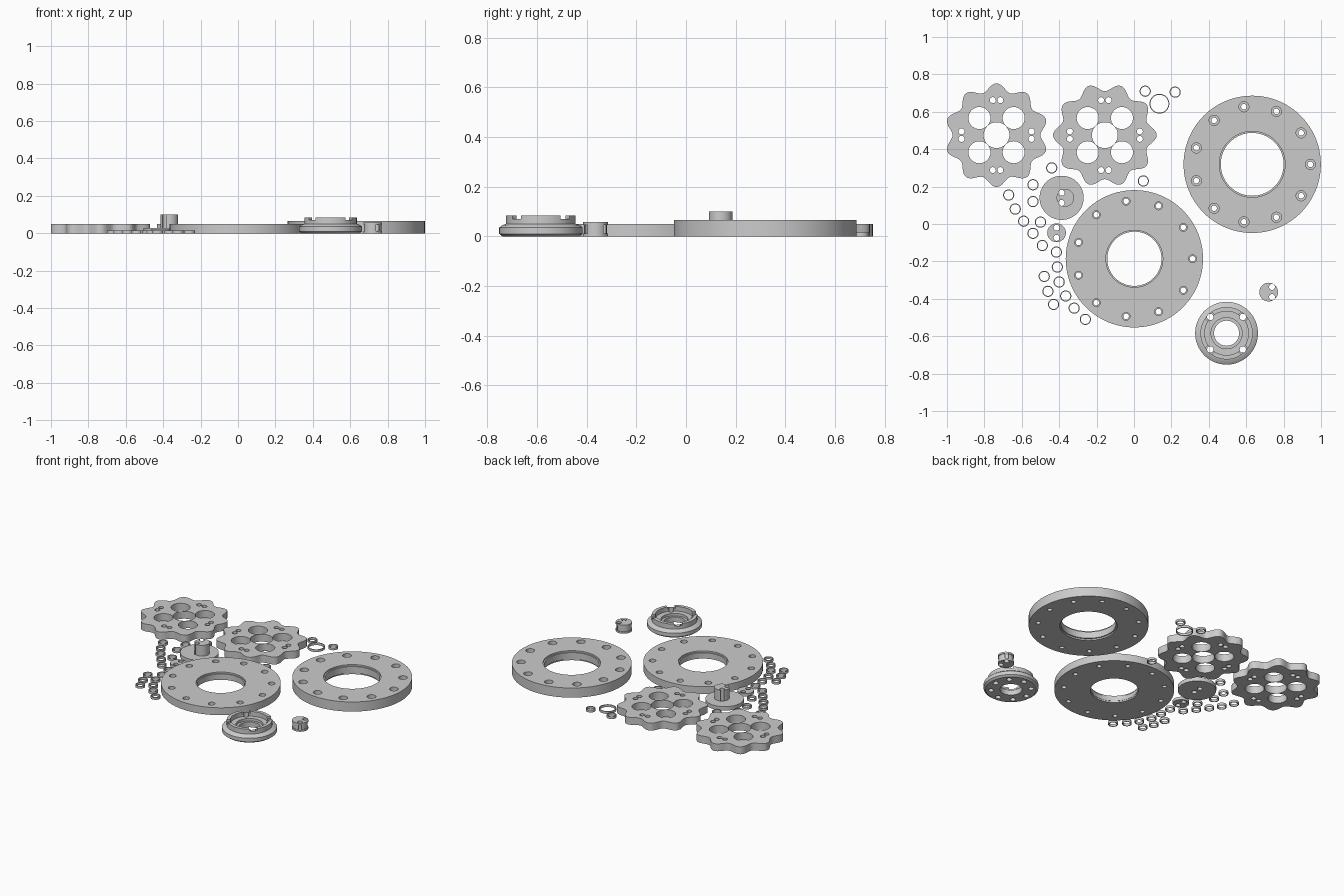
import bpy, bmesh
from math import sin, cos, pi, radians
from mathutils import Matrix, Vector

cube = bpy.data.objects.get("Cube")
if cube:
    bpy.data.objects.remove(cube)

steel = bpy.data.materials.new("machined_grey")
GREY = (0.6, 0.6, 0.6, 1)
steel.diffuse_color = GREY
steel.use_nodes = True
steel.node_tree.nodes["Principled BSDF"].inputs["Base Color"].default_value = GREY


def lathe(bm, profile, x=0, y=0, sides=32, closed=False):
    """Spin (radius, z) points; closed loops make rings, open ones get caps."""
    rings = [[bm.verts.new((x + r * cos(2 * pi * i / sides),
                            y + r * sin(2 * pi * i / sides), z))
              for i in range(sides)] for r, z in profile]
    pairs = list(zip(rings, rings[1:]))
    if closed:
        pairs.append((rings[-1], rings[0]))
    else:
        bm.faces.new(rings[0][::-1])
        bm.faces.new(rings[-1])
    for a, b in pairs:
        for i in range(sides):
            j = (i + 1) % sides
            bm.faces.new((a[i], a[j], b[j], b[i]))


def rod(bm, x, y, r, z0, z1, sides=24):
    lathe(bm, [(r, z0), (r, z1)], x, y, sides)


def make(name, bm, loc=(0, 0)):
    bmesh.ops.recalc_face_normals(bm, faces=bm.faces)
    mesh = bpy.data.meshes.new(name)
    bm.to_mesh(mesh)
    bm.free()
    ob = bpy.data.objects.new(name, mesh)
    ob.location = (*loc, 0)
    mesh.materials.append(steel)
    bpy.context.collection.objects.link(ob)
    return ob


def cut(ob, bm):
    """Subtract a temporary tool body."""
    tool = make("tool", bm, ob.location[:2])
    tool.hide_render = True
    mod = ob.modifiers.new("cut", 'BOOLEAN')
    mod.operation, mod.object, mod.solver = 'DIFFERENCE', tool, 'EXACT'
    bpy.context.view_layer.update()
    done = bpy.data.meshes.new_from_object(ob.evaluated_get(bpy.context.evaluated_depsgraph_get()))
    ob.modifiers.clear()
    ob.data = done
    bpy.data.objects.remove(tool)


def smooth(ob):
    bpy.ops.object.select_all(action='DESELECT')
    ob.select_set(True)
    bpy.context.view_layer.objects.active = ob
    bpy.ops.object.shade_smooth_by_angle(angle=radians(30))


# Ten-lobed cycloidal discs: filled flat outlines with holes, given thickness
def lobed_disc(name, loc, phase):
    curve = bpy.data.curves.new(name, 'CURVE')
    curve.dimensions, curve.fill_mode, curve.extrude = '2D', 'BOTH', 0.025

    def outline(x, y, radius, count):
        spline = curve.splines.new('POLY')
        spline.points.add(count - 1)
        spline.use_cyclic_u = True
        for i, point in enumerate(spline.points):
            a = 2 * pi * i / count
            point.co = (x + radius(a) * cos(a), y + radius(a) * sin(a), 0, 1)

    outline(0, 0, lambda a: 0.256 + 0.021 * cos(10 * (a - phase)), 160)
    outline(0, 0, lambda a: 0.069, 48)
    for k in range(4):
        turn = Matrix.Rotation(k * pi / 2, 2)
        for px, py, r in ((0.0915, 0.0915, 0.059), (0.187, 0.02, 0.016), (0.187, -0.02, 0.016)):
            p = turn @ Vector((px, py))
            outline(p.x, p.y, lambda a: r, 32)
    flat = bpy.data.objects.new("outline", curve)
    bpy.context.collection.objects.link(flat)
    bpy.context.view_layer.update()
    solid = flat.evaluated_get(bpy.context.evaluated_depsgraph_get()).to_mesh()
    bm = bmesh.new()
    bm.from_mesh(solid)
    bpy.data.objects.remove(flat)
    bmesh.ops.remove_doubles(bm, verts=bm.verts, dist=0.0001)
    bmesh.ops.translate(bm, verts=bm.verts, vec=(0, 0, 0.025))
    smooth(make(name, bm, loc))


lobed_disc("lobed_disc_a", (-0.735, 0.475), pi / 2)
lobed_disc("lobed_disc_b", (-0.156, 0.475), 0)


# Housing rings with eleven stepped bolt holes
def housing(name, loc, height, bore, bolt, lip, foot):
    bm = bmesh.new()
    r = 0.367
    lathe(bm, [(foot, 0), (r, 0), (r, height), (lip, height),
               (lip, height - 0.01), (bore, height - 0.01), (bore, 0.01), (foot, 0.01)],
          sides=96, closed=True)
    ob = make(name, bm, loc)
    holes = bmesh.new()
    for k in range(11):
        a = 2 * pi * k / 11
        lathe(holes, [(0.015, -0.1), (0.015, height * 0.5), (bolt, height * 0.5), (bolt, 0.2)],
              0.311 * cos(a), 0.311 * sin(a), 24)
    cut(ob, holes)
    smooth(ob)


housing("front_housing", (0.002, -0.186), 0.05, 0.145, 0.021, 0.152, 0.147)
housing("rear_housing", (0.632, 0.319), 0.065, 0.168, 0.027, 0.176, 0.176)


# Pins and the eccentric shaft, each drilled by two holes
def drilled(name, bm, loc, hole_x):
    ob = make(name, bm, loc)
    holes = bmesh.new()
    for s in (-1, 1):
        rod(holes, hole_x, s * 0.027, 0.016, -0.1, 0.2)
    cut(ob, holes)
    smooth(ob)


shaft = bmesh.new()
lathe(shaft, [(0.118, 0), (0.118, 0.027), (0.047, 0.027), (0.047, 0.1)], sides=64)
for v in shaft.verts:
    if v.co.xy.length < 0.1:
        v.co.x += 0.02
drilled("eccentric_shaft", shaft, (-0.387, 0.14), 0)

cap = bmesh.new()
rod(cap, 0, 0, 0.05, 0, 0.02, 48)
drilled("shaft_cap", cap, (-0.414, -0.047), 0)

pin = bmesh.new()
lathe(pin, [(0.05, 0), (0.05, 0.012), (0.046, 0.012), (0.046, 0.046),
            (0.05, 0.046), (0.05, 0.058)], sides=48)
drilled("notched_pin", pin, (0.72, -0.364), 0.018)

# Output hub with a notched crown
bm = bmesh.new()
lathe(bm, [(0.067, 0), (0.155, 0), (0.168, 0.01), (0.168, 0.035), (0.155, 0.045),
           (0.14, 0.05), (0.14, 0.083), (0.117, 0.083), (0.117, 0.052), (0.083, 0.052),
           (0.083, 0.035), (0.067, 0.035)], sides=64, closed=True)
hub = make("output_hub", bm, (0.495, -0.584))
holes, notches = bmesh.new(), bmesh.new()
for k in range(8):
    a = k * pi / 4
    x, y = 0.123 * cos(a), 0.123 * sin(a)
    rod(holes, x, y, 0.017, -0.1, 0.2 if k % 2 else 0.02)
    if k % 2:
        place = (Matrix.Translation((x, y, 0.115)) @ Matrix.Rotation(a, 4, 'Z')
                 @ Matrix.Diagonal((0.1, 0.05, 0.09, 1)))
        bmesh.ops.create_cube(notches, size=1, matrix=place)
cut(hub, holes)
cut(hub, notches)
smooth(hub)


# Loose roller sleeves
def sleeve(name, loc, outer, inner, height=0.016):
    bm = bmesh.new()
    lathe(bm, [(inner, 0), (outer, 0), (outer, height), (inner, height)], closed=True)
    smooth(make(name, bm, loc))


sleeve("bearing_sleeve", (0.136, 0.643), 0.053, 0.048)
spots = [(0.06, 0.71), (0.22, 0.705), (0.05, 0.23), (-0.44, 0.3), (-0.54, 0.21),
         (-0.67, 0.155), (-0.635, 0.08), (-0.59, 0.015), (-0.54, 0.12), (-0.5, 0.01),
         (-0.54, -0.05), (-0.49, -0.115), (-0.415, -0.15), (-0.41, -0.23), (-0.48, -0.28),
         (-0.4, -0.31), (-0.46, -0.36), (-0.365, -0.385), (-0.43, -0.43), (-0.32, -0.45),
         (-0.26, -0.51)]
for i, spot in enumerate(spots):
    sleeve(f"roller_sleeve_{i + 1}", spot, 0.03, 0.0245)
